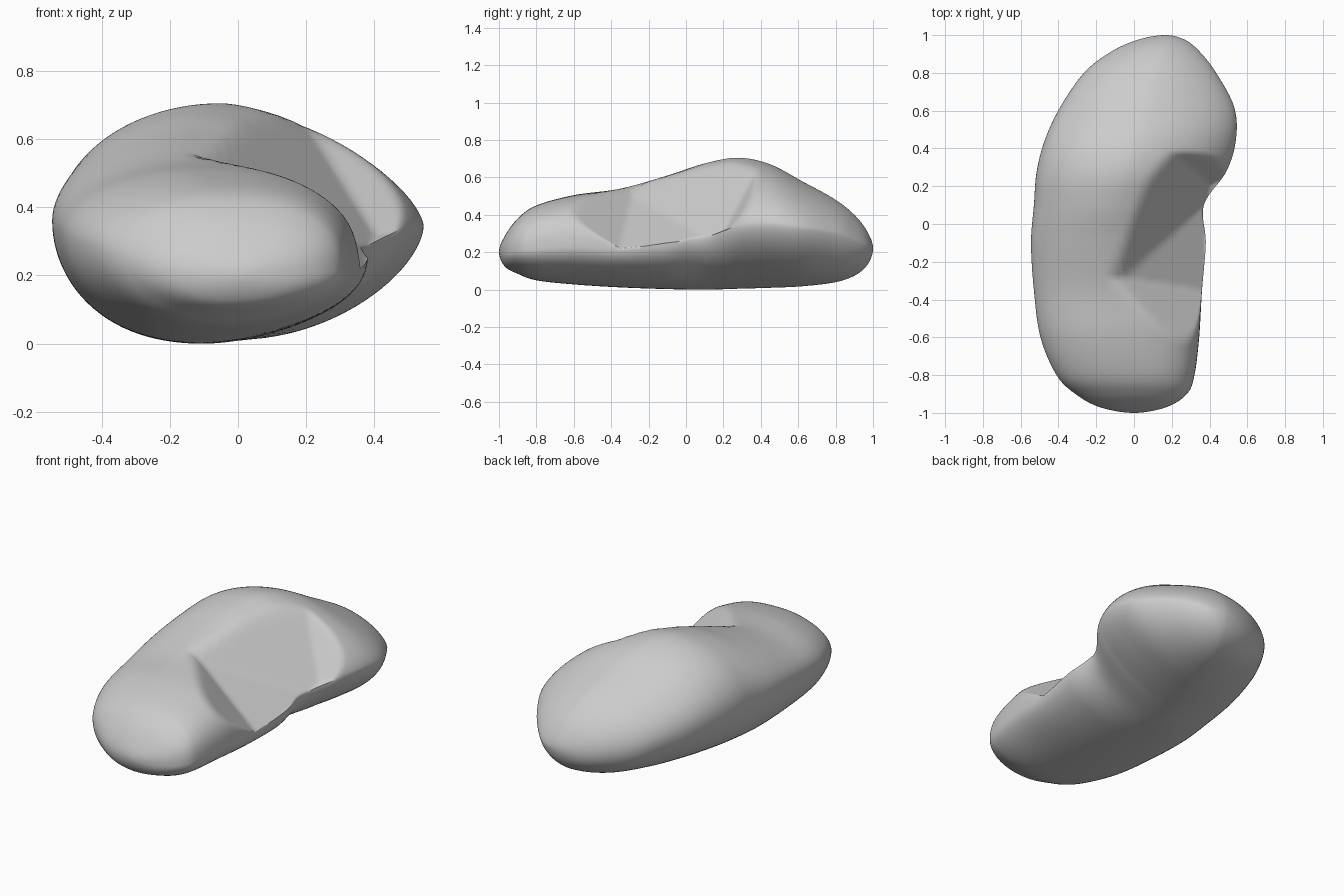
import bpy, bmesh, math

if "Cube" in bpy.data.objects:
    bpy.data.objects.remove(bpy.data.objects["Cube"])

grey = bpy.data.materials.new("warm_grey")
grey.diffuse_color = (0.6, 0.6, 0.6, 1)
grey.use_nodes = True
grey.node_tree.nodes["Principled BSDF"].inputs["Base Color"].default_value = grey.diffuse_color

# Sections: y, left x, right x, bottom z, top z, peak x, left z, right z
SECTIONS = [
    (-1.0, 0.0, 0.0, 0.20, 0.20, 0.0, 0.20, 0.20),
    (-0.97, -0.18, 0.17, 0.125, 0.285, -0.01, 0.21, 0.20),
    (-0.90, -0.31, 0.28, 0.085, 0.38, -0.03, 0.24, 0.21),
    (-0.80, -0.41, 0.32, 0.05, 0.45, -0.06, 0.28, 0.22),
    (-0.60, -0.495, 0.345, 0.028, 0.505, -0.11, 0.31, 0.23),
    (-0.35, -0.53, 0.36, 0.012, 0.54, -0.13, 0.34, 0.22),
    (-0.10, -0.545, 0.38, 0.003, 0.61, -0.13, 0.36, 0.25),
    (0.10, -0.53, 0.37, 0.0, 0.675, -0.10, 0.37, 0.28),
    (0.28, -0.515, 0.49, 0.005, 0.705, -0.05, 0.37, 0.34),
    (0.45, -0.47, 0.54, 0.01, 0.67, 0.0, 0.36, 0.35),
    (0.62, -0.39, 0.53, 0.018, 0.58, 0.06, 0.32, 0.33),
    (0.80, -0.265, 0.435, 0.04, 0.48, 0.11, 0.27, 0.30),
    (0.91, -0.125, 0.35, 0.08, 0.39, 0.14, 0.24, 0.26),
    (0.975, 0.02, 0.27, 0.14, 0.30, 0.16, 0.22, 0.23),
    (1.0, 0.17, 0.17, 0.22, 0.22, 0.17, 0.22, 0.22),
]
RING, STEPS = 96, 12

# Planes of the hollow in the bend: point on plane, slope along x, slope along y
HOLLOW = [
    ((-0.06, -0.28, 0.51), -0.775, -0.505),   # front wall
    ((-0.06, -0.28, 0.51), -0.665, 0.156),    # floor
    ((-0.06, -0.28, 0.51), -1.08, 0.631),     # inner wall
    ((0.33, 0.38, 0.58), -0.50, 1.30),        # back wall
]


def phantom(end, inner):
    """Extra control section that rounds off a tip."""
    return (inner[0],) + tuple(2 * a - b for a, b in zip(end[1:], inner[1:]))


def spline(p0, p1, p2, p3, t):
    return [0.5 * (2 * b + (c - a) * t + (2 * a - 5 * b + 4 * c - d) * t * t
                   + (3 * b - a - 3 * c + d) * t ** 3)
            for a, b, c, d in zip(p0, p1, p2, p3)]


def hollow_height(x, y):
    return max(p[2] + sx * (x - p[0]) + sy * (y - p[1]) for p, sx, sy in HOLLOW)


def soft_min(a, b, k=0.025):
    h = max(k - abs(a - b), 0) / k
    return min(a, b) - h * h * k / 4


def ring_points(s):
    """Lopsided oval through the four extremes of a section."""
    y, xl, xr, zb, zt, xt, zl, zr = s
    back = min(max((y + 0.1) / 0.4, 0), 1)
    front = min(max((-0.1 - y) / 0.3, 0), 1)
    pts = []
    for i in range(RING):
        a = 2 * math.pi * i / RING
        c, k = math.cos(a), math.sin(a)
        n = 2.0
        if c > 0:
            n = 2 + 0.6 * front - 0.45 * back if k > 0 else 2 - 0.35 * back
        u, v = abs(c) ** (2 / n), abs(k) ** (2 / n)
        x = xt + (xr - xt) * u if c > 0 else xt + (xl - xt) * u
        # side height blends across so the crown and belly stay smooth
        mid = zl + (zr - zl) * (1 + c) / 2
        z = mid + ((zt - mid) if k > 0 else (zb - mid)) * v
        if k > 0 and -0.62 < y < 0.5 and x > -0.2:
            z = max(soft_min(z, hollow_height(x, y)), min(z, mid))
        pts.append((x, y, z))
    return pts


# Bean-shaped body lofted along its length
ctrl = [phantom(SECTIONS[0], SECTIONS[1])] + SECTIONS + [phantom(SECTIONS[-1], SECTIONS[-2])]
rows = [spline(*ctrl[i:i + 4], j / STEPS)
        for i in range(len(SECTIONS) - 1) for j in range(STEPS)][1:]
bm = bmesh.new()
rings = [[bm.verts.new(p) for p in ring_points(s)] for s in rows]
for a, b in zip(rings, rings[1:]):
    for i in range(RING):
        j = (i + 1) % RING
        bm.faces.new((a[i], a[j], b[j], b[i]))

# Rounded tips
for ring, s in ((rings[0], SECTIONS[0]), (rings[-1], SECTIONS[-1])):
    tip = bm.verts.new((s[1], s[0], s[3]))
    for i in range(RING):
        bm.faces.new((ring[i], ring[(i + 1) % RING], tip))
bmesh.ops.recalc_face_normals(bm, faces=bm.faces)
mesh = bpy.data.meshes.new("bean_body")
bm.to_mesh(mesh)
bm.free()
mesh.materials.append(grey)
body = bpy.data.objects.new("bean_body", mesh)
bpy.context.collection.objects.link(body)
bpy.context.view_layer.objects.active = body
body.select_set(True)
bpy.ops.object.shade_smooth_by_angle(angle=math.radians(40))
